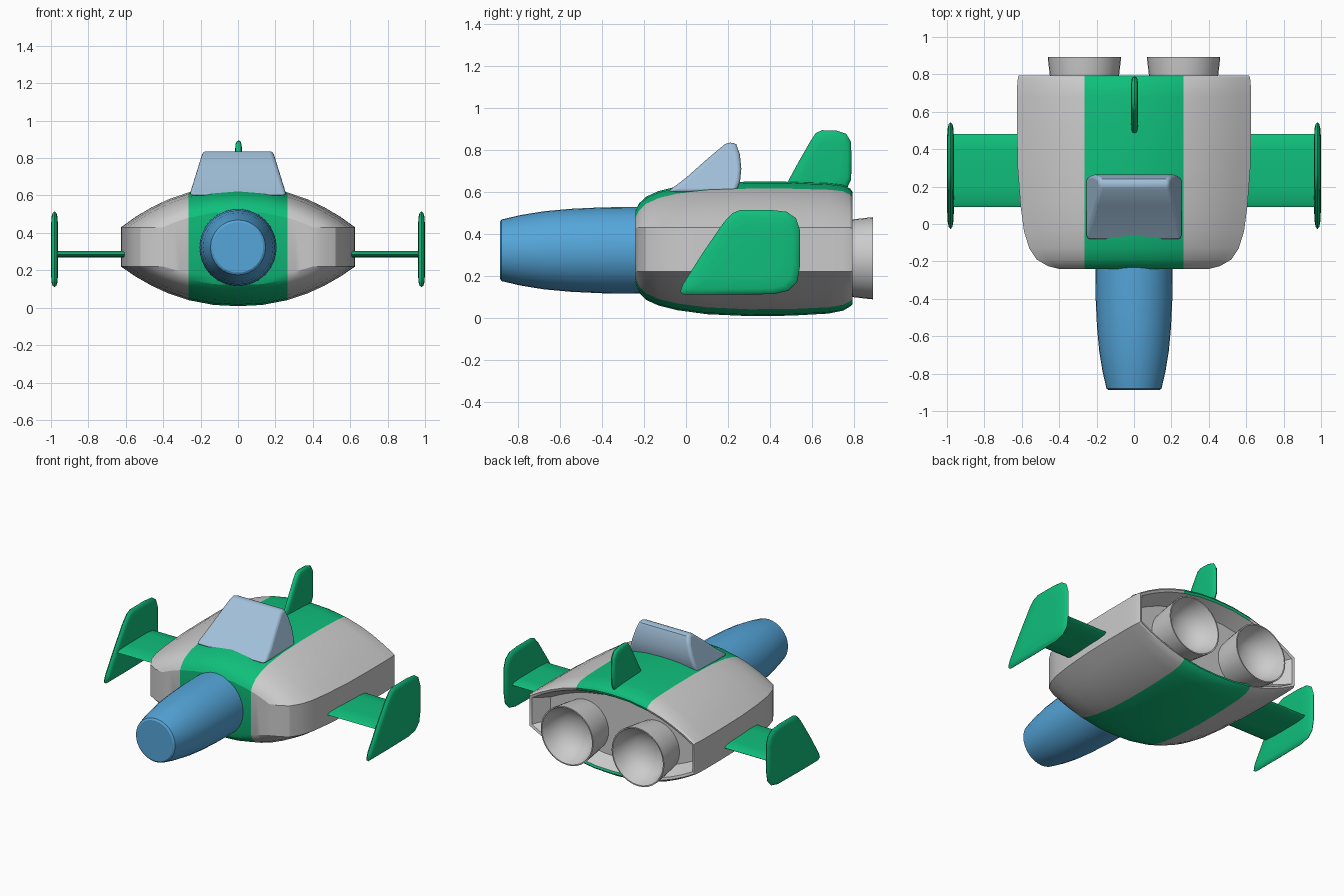
import bpy, bmesh, math


def material(name, rgb):
    m = bpy.data.materials.new(name)
    m.diffuse_color = (*rgb, 1)
    return m


GREY = material("grey", (0.52, 0.52, 0.52))
GREEN = material("green", (0.005, 0.52, 0.2))
BLUE = material("blue", (0.09, 0.38, 0.7))
GLASS = material("glass", (0.36, 0.53, 0.7))


def finish(name, bm, mats, angle=30):
    bmesh.ops.recalc_face_normals(bm, faces=bm.faces)
    me = bpy.data.meshes.new(name)
    bm.to_mesh(me)
    bm.free()
    for m in mats:
        me.materials.append(m)
    ob = bpy.data.objects.new(name, me)
    bpy.context.collection.objects.link(ob)
    bpy.ops.object.select_all(action='DESELECT')
    ob.select_set(True)
    bpy.context.view_layer.objects.active = ob
    bpy.ops.object.shade_smooth_by_angle(angle=math.radians(angle))
    return ob


def loft(rings, caps=True):
    bm = bmesh.new()
    vs = [[bm.verts.new(p) for p in r] for r in rings]
    n = len(vs[0])
    for a, b in zip(vs, vs[1:]):
        for i in range(n):
            j = (i + 1) % n
            bm.faces.new((a[i], a[j], b[j], b[i]))
    if caps:
        bm.faces.new(vs[0])
        bm.faces.new(vs[-1])
    return bm, vs


def lathe_y(name, profile, cx, cz, mat, n=32):
    rings = [[(cx + r * math.cos(2 * math.pi * i / n), y, cz + r * math.sin(2 * math.pi * i / n))
              for i in range(n)] for r, y in profile]
    return finish(name, loft(rings)[0], [mat])


def fin(name, outline, x):
    # pillow-shaped plate: the outline shrinks towards both faces
    cy = sum(p[0] for p in outline) / len(outline)
    cz = sum(p[1] for p in outline) / len(outline)
    layers = [(0.6, 0.019), (0.86, 0.016), (0.96, 0.010), (1, 0)]
    layers += [(s, -d) for s, d in reversed(layers[:-1])]
    rings = [[(x + d, cy + (y - cy) * s, cz + (z - cz) * s) for y, z in outline] for s, d in layers]
    return finish(name, loft(rings)[0], [GREEN], 50)


# Hull: sections along y as (y, half width, top, bottom, side top, side bottom)
STRIPE = 0.265
stations = [
    (-0.240, 0.400, 0.515, 0.165, 0.43, 0.22),
    (-0.225, 0.460, 0.545, 0.120, 0.43, 0.22),
    (-0.190, 0.520, 0.578, 0.085, 0.43, 0.22),
    (-0.130, 0.560, 0.605, 0.058, 0.43, 0.22),
    (-0.040, 0.588, 0.627, 0.036, 0.43, 0.22),
    (0.100, 0.607, 0.643, 0.017, 0.43, 0.22),
    (0.300, 0.622, 0.650, 0.008, 0.43, 0.22),
    (0.500, 0.626, 0.649, 0.010, 0.43, 0.22),
    (0.680, 0.626, 0.643, 0.020, 0.43, 0.22),
    (0.750, 0.624, 0.635, 0.034, 0.43, 0.22),
    (0.785, 0.620, 0.615, 0.055, 0.43, 0.22),
    (0.795, 0.615, 0.600, 0.066, 0.425, 0.225),
    (0.790, 0.600, 0.585, 0.080, 0.415, 0.235),
    (0.690, 0.530, 0.530, 0.125, 0.40, 0.25),   # recessed engine bay
]


def section(y, w, zt, zb, hi, lo):
    half = [0.13, STRIPE] + [STRIPE + (w - STRIPE) * t for t in (0.3, 0.55, 0.78, 1)]
    xs = [-x for x in reversed(half)] + [0] + half
    f = [1 - (abs(x) / w) ** 2.2 for x in xs]
    top = [(x, y, hi + (zt - hi) * k) for x, k in zip(xs, f)]
    bot = [(x, y, lo + (zb - lo) * k) for x, k in zip(xs, f)]
    return top + bot[::-1]


bm, vs = loft([section(*s) for s in stations], caps=False)
for ring in (vs[0], vs[-1]):
    n = len(ring)
    for i in range(n // 2 - 1):
        bm.faces.new((ring[i], ring[i + 1], ring[n - 2 - i], ring[n - 1 - i]))
inner = set(vs[-1])
for f in bm.faces:
    in_bay = any(v in inner for v in f.verts)
    f.material_index = int(abs(f.calc_center_median().x) < STRIPE and not in_bay)
finish("hull", bm, [GREY, GREEN], 25)

# Nose barrel
lathe_y("nose", [(0.135, -0.888), (0.147, -0.88), (0.168, -0.79), (0.186, -0.68), (0.198, -0.55),
                 (0.205, -0.4), (0.207, -0.2)], 0, 0.322, BLUE)

# Canopy: side profile widened towards the base, with softened edges
side = [(-0.09, 0.60), (0.0, 0.668), (0.1, 0.757), (0.185, 0.828), (0.215, 0.84), (0.24, 0.828),
        (0.257, 0.78), (0.264, 0.71), (0.258, 0.65), (0.24, 0.60)]
rings = [[(s * (0.257 - (z - 0.61) * 0.31), y, z) for y, z in side] for s in (-1, 1)]
canopy = finish("canopy", loft(rings)[0], [GLASS], 35)
bev = canopy.modifiers.new("soft", 'BEVEL')
bev.width = 0.018
bev.segments = 3
bev.limit_method = 'ANGLE'
bev.angle_limit = math.radians(45)

# Tail fin
fin("tail_fin", [(0.475, 0.63), (0.535, 0.74), (0.595, 0.845), (0.62, 0.882), (0.65, 0.895), (0.72, 0.893),
                 (0.765, 0.878), (0.787, 0.84), (0.79, 0.76), (0.788, 0.66), (0.765, 0.61), (0.7, 0.585),
                 (0.5, 0.6)], 0.003)

tip = [(-0.028, 0.125), (-0.015, 0.16), (0.08, 0.31), (0.18, 0.455), (0.22, 0.498), (0.26, 0.515),
       (0.40, 0.515), (0.48, 0.506), (0.525, 0.475), (0.543, 0.42), (0.543, 0.24), (0.53, 0.17),
       (0.49, 0.13), (0.42, 0.113), (0.2, 0.11), (-0.01, 0.11)]
wing = [(0.09, 0.285), (0.11, 0.274), (0.2, 0.268), (0.4, 0.268), (0.465, 0.274), (0.482, 0.285),
        (0.465, 0.296), (0.4, 0.302), (0.2, 0.302), (0.11, 0.296)]

for s, label in ((-1, "left"), (1, "right")):
    # Wing stub and its end plate
    rings = [[(s * x, y, z) for y, z in wing] for x in (0.55, 0.975)]
    finish("wing_" + label, loft(rings)[0], [GREEN], 50)
    fin("wing_tip_" + label, tip, s * 0.981)
    # Engine nozzle with a hollow bell
    lathe_y("engine_" + label, [(0.165, 0.66), (0.178, 0.74), (0.187, 0.81), (0.194, 0.87), (0.196, 0.893),
                                (0.188, 0.893), (0.175, 0.85), (0.15, 0.80), (0.11, 0.76), (0.05, 0.738),
                                (0.01, 0.735)], s * 0.265, 0.284, GREY)
